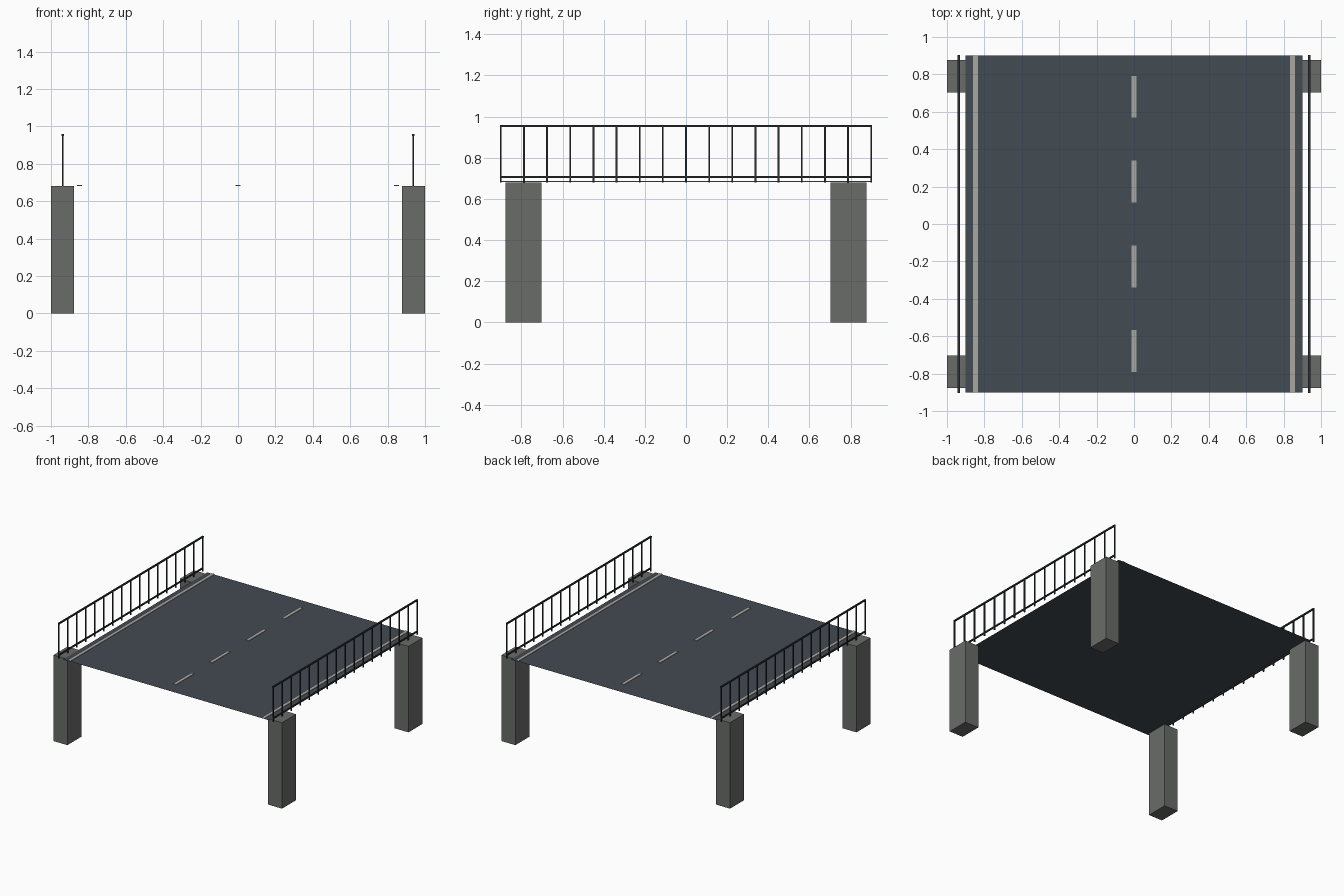
import bpy

if "Cube" in bpy.data.objects:
    bpy.data.objects.remove(bpy.data.objects["Cube"])

def material(name, rgb):
    m = bpy.data.materials.new(name)
    m.diffuse_color = (*rgb, 1)
    m.use_nodes = True
    m.node_tree.nodes["Principled BSDF"].inputs["Base Color"].default_value = m.diffuse_color
    return m

ASPHALT = material("asphalt", (0.055, 0.07, 0.085))
CONCRETE = material("concrete", (0.14, 0.15, 0.14))
PAINT = material("paint", (0.4, 0.39, 0.36))
STEEL = material("steel", (0.025, 0.03, 0.033))

def box(name, x, y, z, mat):
    """Box from (min, max) ranges on each axis."""
    bpy.ops.mesh.primitive_cube_add(size=1, location=[(a + b) / 2 for a, b in (x, y, z)])
    ob = bpy.context.object
    ob.name = name
    ob.scale = [b - a for a, b in (x, y, z)]
    bpy.ops.object.transform_apply(location=False, rotation=False, scale=True)
    ob.data.materials.append(mat)
    return ob

DECK_Z = 0.681
RAIL_X = 0.937

# road deck: a single thin sheet
bpy.ops.mesh.primitive_plane_add(size=1.8, location=(0, 0, DECK_Z))
deck = bpy.context.object
deck.name = "road_deck"
deck.data.materials.append(ASPHALT)

# centre dashes
for i in range(4):
    y = -0.68 + i * 0.4535
    box("centre_dash", (-0.013, 0.013), (y - 0.112, y + 0.112), (0.682, 0.686), PAINT)

for s, side in ((-1, "left"), (1, "right")):
    def span(a, b):
        return tuple(sorted((s * a, s * b)))

    # corner piers
    for t, end in ((-1, "front"), (1, "back")):
        box(f"{end}_{side}_pier", span(0.878, 1.0),
            tuple(sorted((t * 0.702, t * 0.878))), (0, 0.68), CONCRETE)

    # painted edge line
    box(f"{side}_edge_line", span(0.835, 0.861), (-0.9, 0.9), (0.682, 0.686), PAINT)

    # top and bottom rails
    for name, z, r in (("top_rail", 0.954, 0.0055), ("bottom_rail", 0.706, 0.005)):
        box(f"{side}_{name}", span(RAIL_X - r, RAIL_X + r), (-0.903, 0.903),
            (z - r, z + r), STEEL)

    # railing balusters
    r = 0.0042
    for i in range(17):
        y = -0.9 + i * 0.1125
        box(f"{side}_baluster", span(RAIL_X - r, RAIL_X + r), (y - r, y + r),
            (0.68, 0.954), STEEL)
